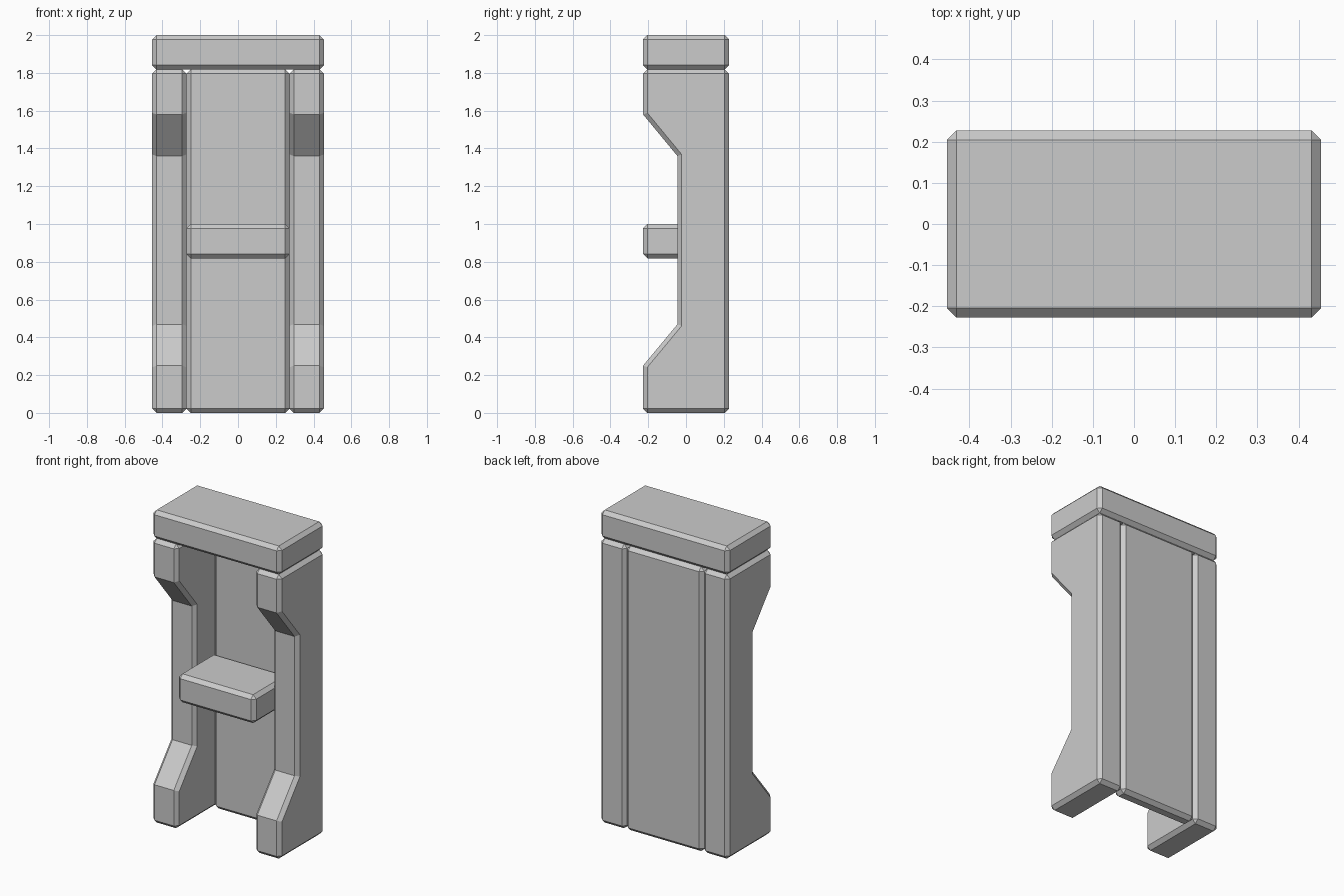
import bpy, bmesh

if "Cube" in bpy.data.objects:
    bpy.data.objects.remove(bpy.data.objects["Cube"])

U = 1 / 11          # design unit: the booth is 22 units tall
CHAMFER = 0.25 * U


def extrude_profile(name, profile, x0, x1):
    """Extrude a (y, z) outline along x and chamfer its square edges."""
    bm = bmesh.new()
    face = bm.faces.new([bm.verts.new((x0, y, z)) for y, z in profile])
    ext = bmesh.ops.extrude_face_region(bm, geom=[face])
    moved = [g for g in ext["geom"] if isinstance(g, bmesh.types.BMVert)]
    bmesh.ops.translate(bm, verts=moved, vec=(x1 - x0, 0, 0))
    bmesh.ops.recalc_face_normals(bm, faces=bm.faces)
    mesh = bpy.data.meshes.new(name)
    bm.to_mesh(mesh)
    bm.free()
    obj = bpy.data.objects.new(name, mesh)
    bpy.context.collection.objects.link(obj)
    bevel = obj.modifiers.new("chamfer", "BEVEL")
    bevel.width = CHAMFER
    bevel.segments = 1
    bevel.limit_method = "ANGLE"
    bevel.angle_limit = 1.1   # leaves the shallow profile bends sharp
    return obj


def box(name, x, y, z):
    (y0, y1), (z0, z1) = y, z
    return extrude_profile(name, [(y0, z0), (y1, z0), (y1, z1), (y0, z1)], *x)


FRONT, BACK, TOP = -2.5 * U, 2.5 * U, 20 * U

# Roof slab
box("roof_slab", (-5 * U, 5 * U), (FRONT, BACK), (TOP, 22 * U))

# Side walls with a recessed middle
side = [(BACK, 0), (BACK, TOP), (FRONT, TOP), (FRONT, 1.58),
        (-0.5 * U, 1.36), (-0.5 * U, 0.469), (FRONT, 0.25), (FRONT, 0)]
for label, s in (("left", -1), ("right", 1)):
    extrude_profile(label + "_side_wall", side, s * 3 * U, s * 5 * U)

# Back panel
box("back_panel", (-3 * U, 3 * U), (1.5 * U, BACK), (0, TOP))

# Counter shelf
box("counter_shelf", (-3 * U, 3 * U), (FRONT, 1.5 * U), (9 * U, 11 * U))
